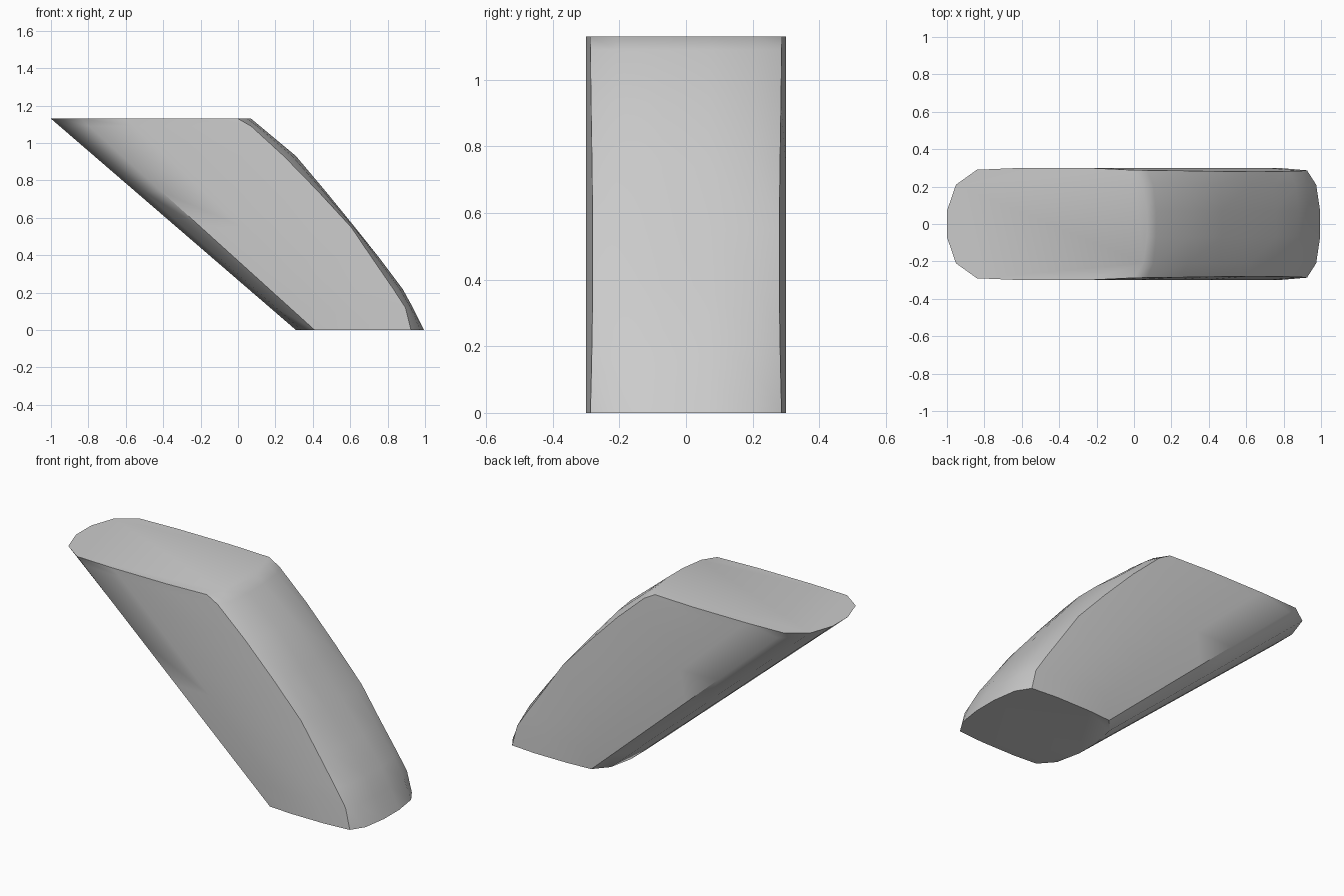
import bpy, bmesh, math

cube = bpy.data.objects.get("Cube")
if cube:
    bpy.data.objects.remove(cube)

HEIGHT = 1.13

# One plain grey for the whole body
grey = bpy.data.materials.new("light grey")
grey.use_nodes = True
colour = (0.6, 0.6, 0.6, 1)
grey.diffuse_color = colour
grey.node_tree.nodes["Principled BSDF"].inputs["Base Color"].default_value = colour

# Curved leading edge: height, centre x, crease x, crease half width
leading = [
    (0.00, 0.995, 0.925, 0.287), (0.12, 0.935, 0.895, 0.284),
    (0.22, 0.88, 0.83, 0.282), (0.38, 0.76, 0.72, 0.28),
    (0.55, 0.625, 0.605, 0.28), (0.74, 0.47, 0.43, 0.282),
    (0.93, 0.31, 0.245, 0.285), (1.09, 0.118, 0.07, 0.287),
    (HEIGHT, 0.07, 0.0, 0.288),
]


def section(z, nose, crease, width):
    """Outline of one level: rounded trailing edge, flat sides, bowed leading edge."""
    t = z / HEIGHT
    tail = 0.31 - 1.31 * t
    depth = 0.10 + 0.06 * t
    flat = tail + depth
    half = [
        (tail, 0.07),
        (tail + depth * 0.3, 0.21),
        (flat, 0.29),
        (flat + (crease - flat) * 0.28, 0.3),
        (flat + (crease - flat) * 0.7, 0.3),
        (crease, width),
        (crease + (nose - crease) * 0.7, 0.21),
        (nose, 0.07),
    ]
    return [(x, y, z) for x, y in half] + [(x, -y, z) for x, y in reversed(half)]


# Loft the levels into a closed slanted body
bm = bmesh.new()
rings = [[bm.verts.new(p) for p in section(*row)] for row in leading]
for low, high in zip(rings, rings[1:]):
    for i in range(len(low)):
        j = (i + 1) % len(low)
        bm.faces.new((low[i], low[j], high[j], high[i]))
bm.faces.new(rings[0])
bm.faces.new(rings[-1])
bmesh.ops.recalc_face_normals(bm, faces=bm.faces)

mesh = bpy.data.meshes.new("slanted_body")
bm.to_mesh(mesh)
bm.free()
mesh.materials.append(grey)
body = bpy.data.objects.new("slanted_body", mesh)
bpy.context.collection.objects.link(body)

# Smooth the rounded parts, keep the creases and end caps sharp
bpy.context.view_layer.objects.active = body
body.select_set(True)
bpy.ops.object.shade_smooth_by_angle(angle=math.radians(48))
